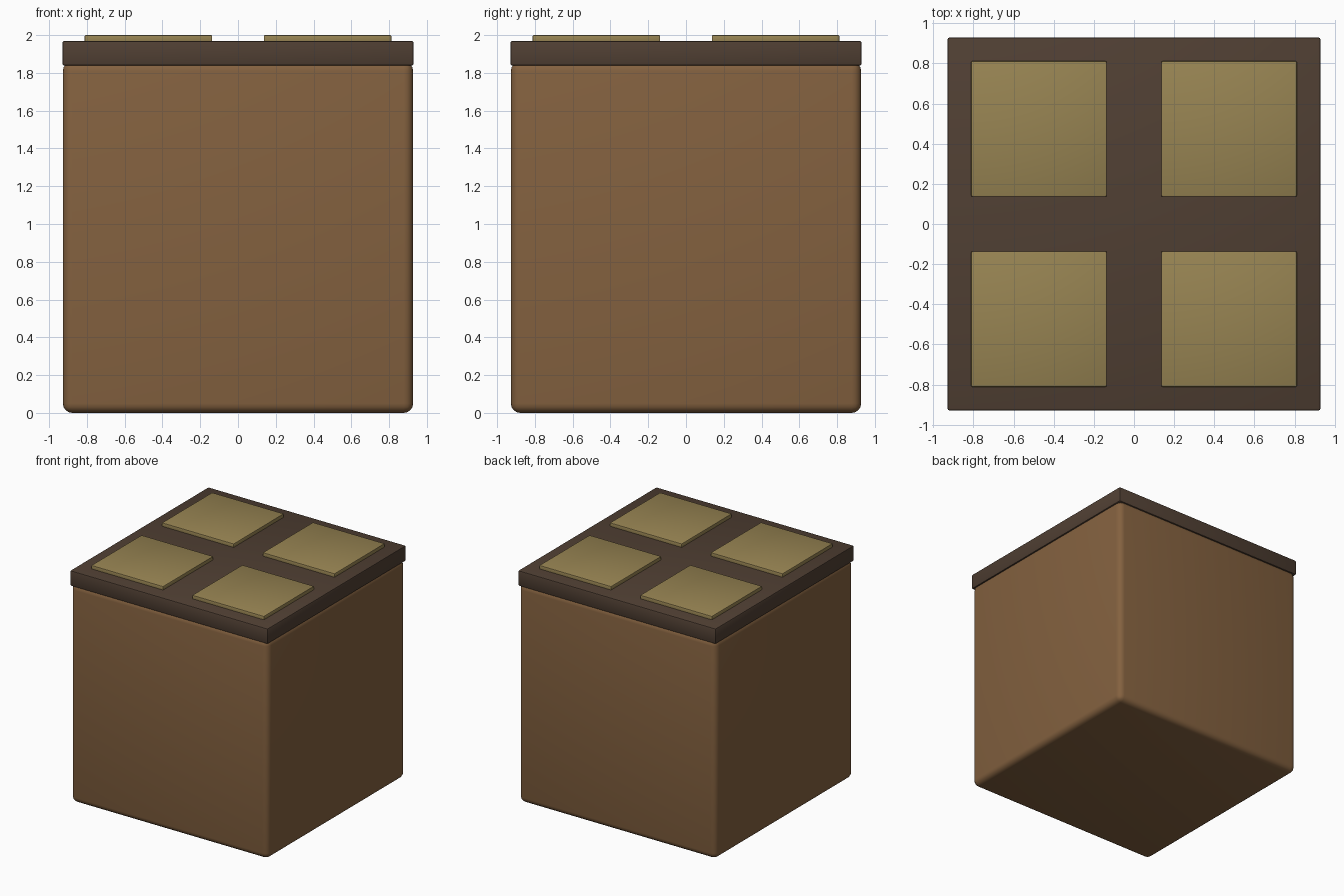
import bpy

if "Cube" in bpy.data.objects:
    bpy.data.objects.remove(bpy.data.objects["Cube"])


def material(name, rgb):
    m = bpy.data.materials.new(name)
    m.diffuse_color = (*rgb, 1)
    m.use_nodes = True
    m.node_tree.nodes["Principled BSDF"].inputs["Base Color"].default_value = m.diffuse_color
    return m


def rounded_box(name, x, y, z0, z1, size, bevel, segments, mat):
    bpy.ops.mesh.primitive_cube_add(size=1, location=(x, y, (z0 + z1) / 2))
    ob = bpy.context.object
    ob.name = name
    ob.scale = (size, size, z1 - z0)
    bpy.ops.object.transform_apply(location=False, rotation=False, scale=True)
    mod = ob.modifiers.new("rounding", 'BEVEL')
    mod.width = bevel
    mod.segments = segments
    bpy.ops.object.modifier_apply(modifier=mod.name)
    ob.data.materials.append(mat)
    bpy.ops.object.shade_smooth_by_angle()
    return ob


brown = material("brown", (0.23, 0.12, 0.05))
dark = material("dark_brown", (0.08, 0.05, 0.033))
tan = material("tan", (0.31, 0.23, 0.085))

# Main block, rounded, tucked slightly into the lid
rounded_box("body", 0, 0, 0, 1.86, 1.855, 0.05, 4, brown)

# Thin lid slab with a small edge rounding
rounded_box("lid", 0, 0, 1.838, 1.97, 1.86, 0.012, 2, dark)

# Four raised square pads on the lid
for sx, side in ((-1, "left"), (1, "right")):
    for sy, end in ((-1, "front"), (1, "back")):
        rounded_box(f"{end}_{side}_pad", sx * 0.474, sy * 0.474,
                    1.955, 2.0, 0.675, 0.006, 2, tan)
